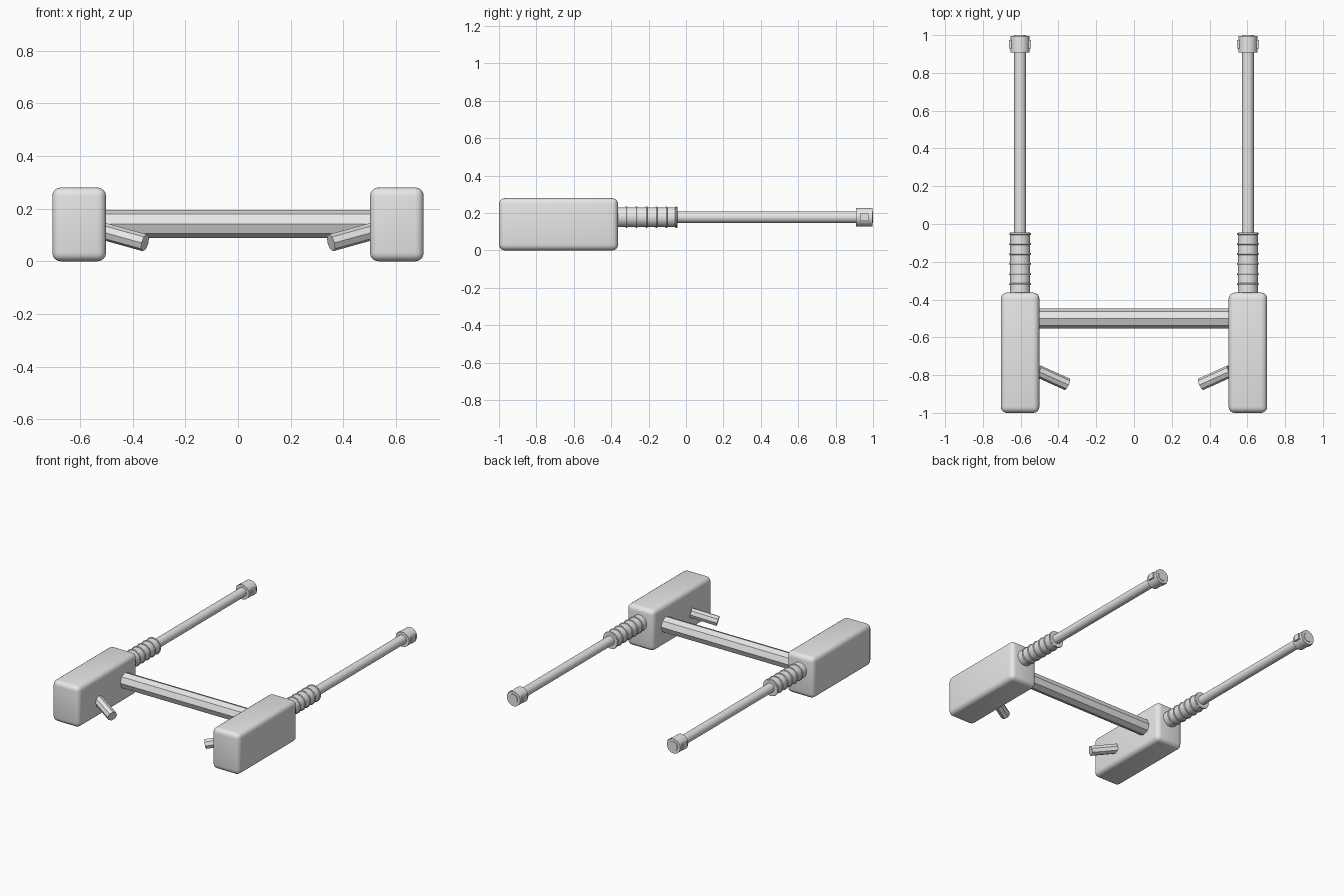
import bpy, math
from mathutils import Vector

if "Cube" in bpy.data.objects:
    bpy.data.objects.remove(bpy.data.objects["Cube"])

grey = bpy.data.materials.new("plain_grey")
grey.diffuse_color = (0.8, 0.8, 0.8, 1)
grey.use_nodes = True
grey.node_tree.nodes["Principled BSDF"].inputs["Base Color"].default_value = grey.diffuse_color


def finish(name, smooth=True):
    ob = bpy.context.object
    ob.name = name
    ob.data.materials.append(grey)
    if smooth:
        bpy.ops.object.shade_smooth_by_angle(angle=math.radians(35))
    return ob


def rod(name, a, b, r, sides, smooth=True):
    """Cylinder of radius r running from point a to point b."""
    a, b = Vector(a), Vector(b)
    d = b - a
    bpy.ops.mesh.primitive_cylinder_add(
        vertices=sides, radius=r, depth=d.length, location=(a + b) / 2,
        rotation=d.to_track_quat('Z', 'Y').to_euler())
    return finish(name, smooth)


def box(name, lo, hi, bevel=0.0):
    """Box between two corners, with optional rounded edges."""
    lo, hi = Vector(lo), Vector(hi)
    bpy.ops.mesh.primitive_cube_add(size=1, location=(lo + hi) / 2)
    ob = bpy.context.object
    ob.scale = hi - lo
    bpy.ops.object.transform_apply(location=False, rotation=False, scale=True)
    if bevel:
        m = ob.modifiers.new("round", 'BEVEL')
        m.width, m.segments = bevel, 4
        bpy.ops.object.modifier_apply(modifier="round")
    return finish(name, bool(bevel))


AX, AZ = 0.603, 0.178      # barrel axis

for s, side in ((-1, "left"), (1, "right")):
    x = s * AX
    # Rounded housing
    box(f"{side}_housing", (x - 0.102, -1.0, 0), (x + 0.102, -0.363, 0.28), 0.032)
    # Barrel and ribbed sleeve
    rod(f"{side}_barrel", (x, -0.40, AZ), (x, 1.0, AZ), 0.031, 32)
    rod(f"{side}_sleeve", (x, -0.38, AZ), (x, -0.045, AZ), 0.053, 32)
    for k in range(6):
        bpy.ops.mesh.primitive_torus_add(
            major_radius=0.052, minor_radius=0.006, major_segments=32,
            minor_segments=8, location=(x, -0.318 + 0.0532 * k, AZ),
            rotation=(math.pi / 2, 0, 0))
        finish(f"{side}_sleeve_rib_{k + 1}")
    # Muzzle collar with a pad on each flank
    rod(f"{side}_muzzle", (x, 0.908, AZ), (x, 0.996, AZ), 0.05, 32)
    for t, flank in ((-1, "a"), (1, "b")):
        c = x + t * 0.05
        box(f"{side}_muzzle_pad_{flank}", (c - 0.008, 0.93, AZ - 0.02),
            (c + 0.008, 0.975, AZ + 0.02))
    # Short angled peg on the inner side
    rod(f"{side}_peg", (s * 0.508, -0.779, 0.113), (s * 0.353, -0.849, 0.07),
        0.033, 8, False)

# Octagonal cross bar
rod("cross_bar", (-0.52, -0.5, 0.142), (0.52, -0.5, 0.142), 0.053, 8, False)
